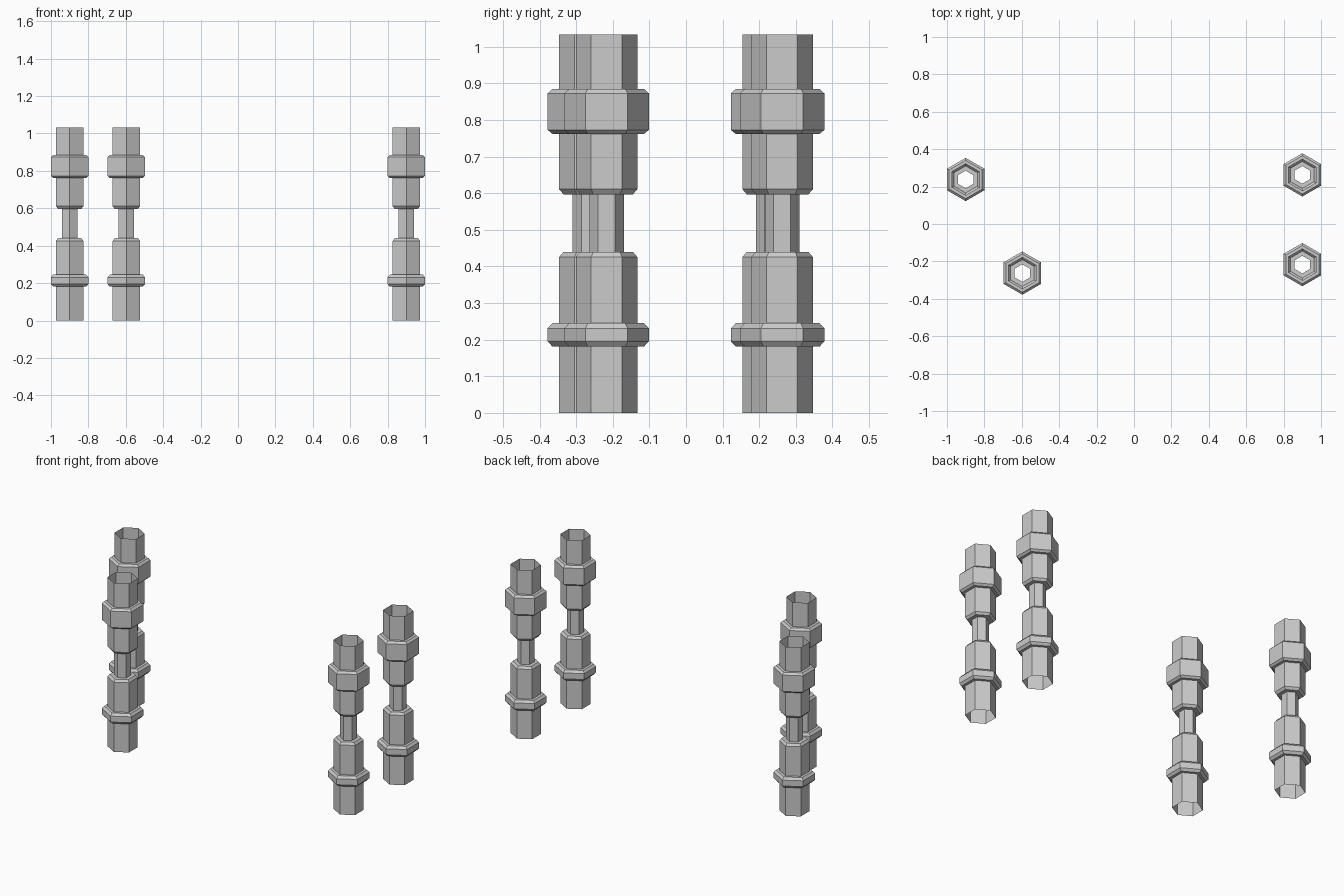
import bpy, bmesh
from math import sin, cos, pi

if "Cube" in bpy.data.objects:
    bpy.data.objects.remove(bpy.data.objects["Cube"])

# Half-profile of one leg: (corner radius, height), bottom to top
PROFILE = [
    (0.084, 0.0), (0.084, 0.181),
    (0.102, 0.181), (0.1155, 0.195), (0.1155, 0.231), (0.102, 0.245), (0.084, 0.245),  # lower collar
    (0.084, 0.426), (0.072, 0.440), (0.047, 0.440),                                    # lower shoulder
    (0.047, 0.597), (0.072, 0.597), (0.084, 0.611),                                    # neck, upper shoulder
    (0.084, 0.762),
    (0.102, 0.762), (0.1155, 0.773), (0.1155, 0.873), (0.102, 0.885), (0.084, 0.885),  # upper collar
    (0.084, 1.033),
]
SIDES = 6


def hex_leg_mesh():
    bm = bmesh.new()
    rings = []
    for r, z in PROFILE:
        angles = [pi / 2 + 2 * pi * i / SIDES for i in range(SIDES)]
        rings.append([bm.verts.new((r * cos(a), r * sin(a), z)) for a in angles])
    for low, high in zip(rings, rings[1:]):
        for i in range(SIDES):
            j = (i + 1) % SIDES
            bm.faces.new((low[i], low[j], high[j], high[i]))
    mesh = bpy.data.meshes.new("hex_leg")
    bm.to_mesh(mesh)
    bm.free()
    return mesh


# Four identical open hexagonal legs
leg = hex_leg_mesh()
for name, x, y in [
    ("leg_back_left", -0.9, 0.238),
    ("leg_front_left", -0.597, -0.2625),
    ("leg_back_right", 0.9, 0.2625),
    ("leg_front_right", 0.9, -0.217),
]:
    obj = bpy.data.objects.new(name, leg)
    obj.location = (x, y, 0)
    bpy.context.collection.objects.link(obj)
